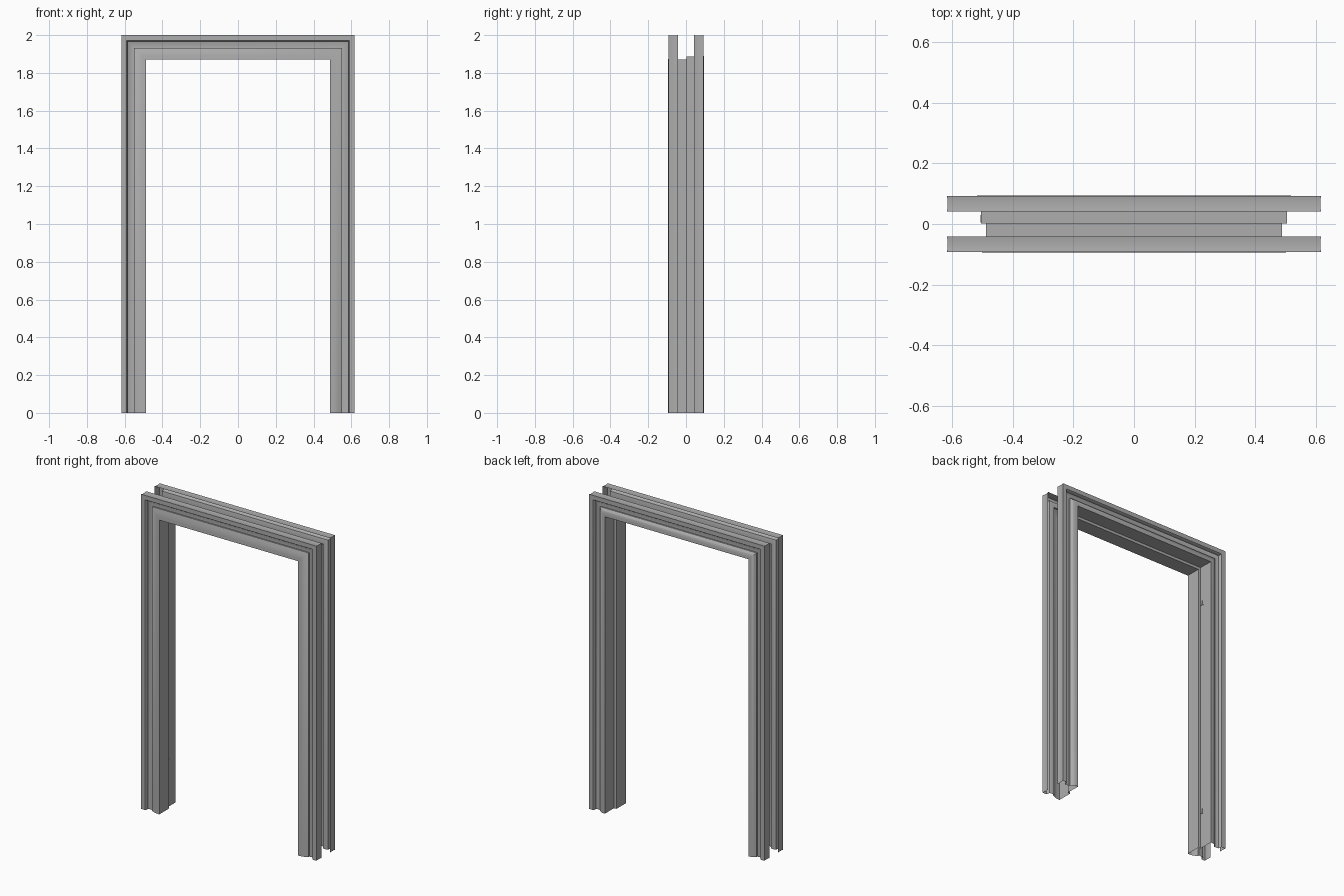
import bpy, bmesh, math

if "Cube" in bpy.data.objects:
    bpy.data.objects.remove(bpy.data.objects["Cube"])

HALF_W, HEAD_Z = 0.488, 1.871   # clear opening at the door stop

grey = bpy.data.materials.new("painted_grey")
grey.diffuse_color = (0.42, 0.42, 0.42, 1)
grey.use_nodes = True
grey.node_tree.nodes["Principled BSDF"].inputs["Base Color"].default_value = grey.diffuse_color


def molding(inner, sign):
    """Casing section from the opening outwards: (offset, depth)."""
    pts = [(inner, 0.094), (inner + 0.010, 0.0938)]
    # rounded inner moulding falling away to the recess
    n, start, end = 8, inner + 0.014, 0.062
    for i in range(n + 1):
        t = i / n
        y = 0.093 - 0.016 * (1 - math.cos(t * math.pi / 2))
        pts.append((start + (end - start) * t, y))
    # recess, raised outer rim and slightly hollow outer edge
    pts += [(0.062, 0.068), (0.090, 0.067), (0.096, 0.070), (0.097, 0.086),
            (0.101, 0.092), (0.129, 0.092), (0.127, 0.080), (0.127, 0.056),
            (0.129, 0.042)]
    return [(d, sign * y) for d, y in pts]


def sweep(name, profile):
    """Sweep a sheet profile up one leg, over the head and down the other."""
    bm = bmesh.new()
    rings = []
    for d, y in profile:
        x, z = HALF_W + d, HEAD_Z + d
        rings.append([bm.verts.new(p) for p in
                      ((-x, y, 0), (-x, y, z), (x, y, z), (x, y, 0))])
    for a, b in zip(rings, rings[1:]):
        for i in range(3):
            bm.faces.new((a[i], a[i + 1], b[i + 1], b[i]))
    bmesh.ops.recalc_face_normals(bm, faces=bm.faces)
    # make the jamb face into the opening
    jamb = min((f for f in bm.faces if abs(f.normal.z) > 0.9),
               key=lambda f: f.calc_center_median().z)
    if jamb.normal.z > 0:
        bmesh.ops.reverse_faces(bm, faces=bm.faces)
    me = bpy.data.meshes.new(name)
    bm.to_mesh(me)
    bm.free()
    me.materials.append(grey)
    ob = bpy.data.objects.new(name, me)
    bpy.context.collection.objects.link(ob)
    bpy.context.view_layer.objects.active = ob
    ob.select_set(True)
    bpy.ops.object.shade_smooth_by_angle(angle=math.radians(40))
    ob.select_set(False)


def box(name, loc, size):
    bpy.ops.mesh.primitive_cube_add(size=1, location=loc)
    ob = bpy.context.object
    ob.name, ob.scale = name, size
    ob.data.materials.append(grey)


# Folded frame: front casing, stop, rebate, back casing
front = molding(0.0, -1)[::-1]
back = molding(0.017, 1)
sweep("door_frame", front + [(0.0, 0.002), (0.017, 0.002)] + back)

# Thin catch plates with a small lip, let into the rebate of one leg
for label, z in (("lower", 0.265), ("upper", 1.665)):
    box(label + "_catch_plate", (-0.505, 0.022, z), (0.003, 0.016, 0.075))
    box(label + "_catch_lip", (-0.504, 0.012, z - 0.02), (0.006, 0.014, 0.03))
